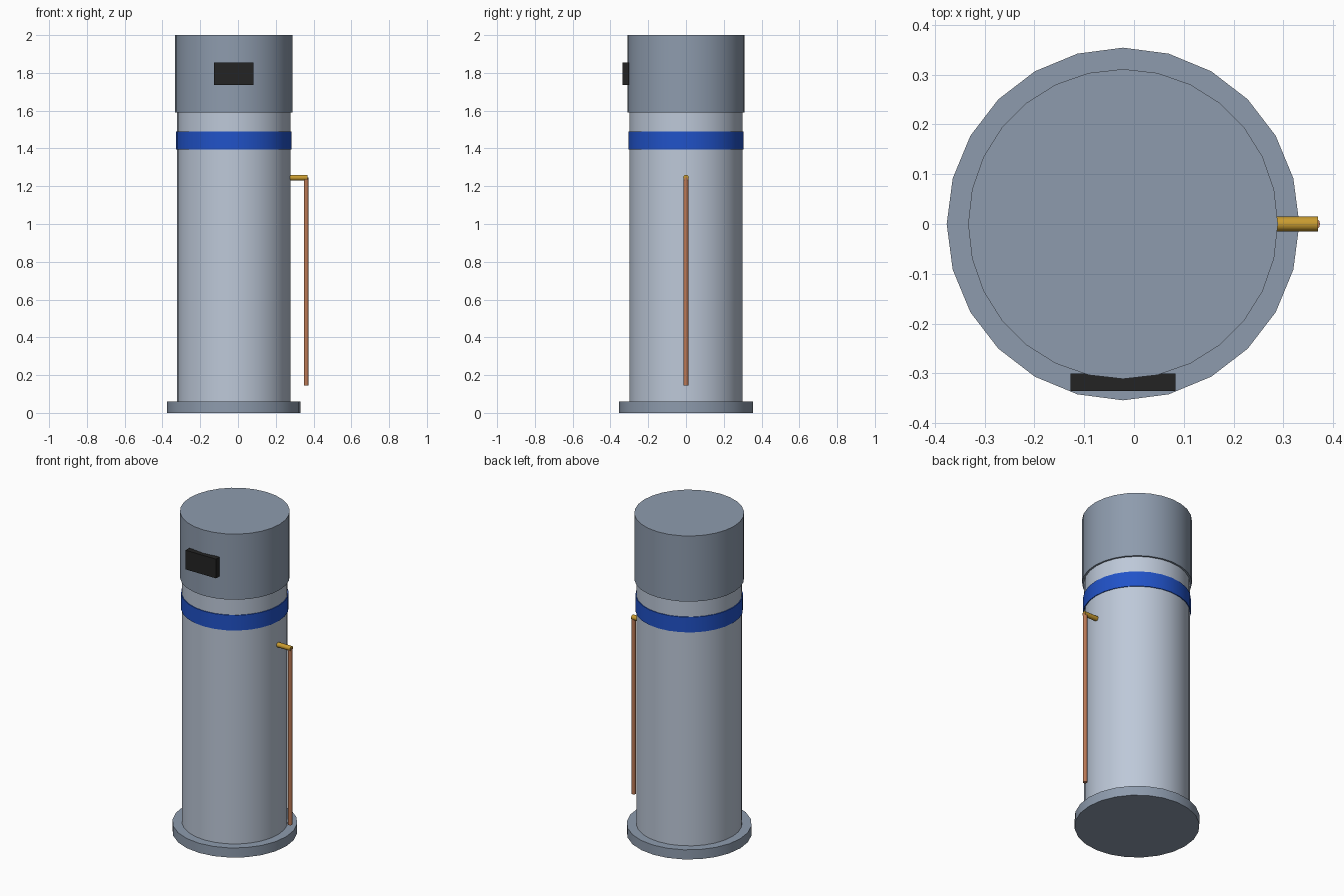
import bpy, math
from mathutils import Vector

if "Cube" in bpy.data.objects:
    bpy.data.objects.remove(bpy.data.objects["Cube"], do_unlink=True)


def material(name, rgb):
    m = bpy.data.materials.new(name)
    m.use_nodes = True
    m.diffuse_color = (*rgb, 1)
    m.node_tree.nodes["Principled BSDF"].inputs["Base Color"].default_value = (*rgb, 1)
    return m


pale_steel = material("pale steel", (0.51, 0.58, 0.69))
grey_steel = material("grey steel", (0.27, 0.33, 0.42))
blue = material("blue paint", (0.015, 0.085, 0.58))
black = material("black plastic", (0.017, 0.017, 0.017))
copper = material("copper", (0.50, 0.19, 0.09))
brass = material("brass", (0.58, 0.33, 0.03))

AXIS_X = -0.022


def cylinder(name, start, end, radius, sides, mat):
    """Closed cylinder running between two points."""
    a, b = Vector(start), Vector(end)
    bpy.ops.mesh.primitive_cylinder_add(vertices=sides, radius=radius,
                                        depth=(b - a).length, location=(a + b) / 2)
    ob = bpy.context.object
    ob.name = name
    ob.rotation_euler = (b - a).to_track_quat('Z', 'Y').to_euler()
    ob.data.materials.append(mat)
    bpy.ops.object.shade_smooth_by_angle(angle=math.radians(40))
    return ob


def drum(name, bottom, top, radius, sides, mat):
    """Upright cylinder on the tank axis."""
    return cylinder(name, (AXIS_X, 0, bottom), (AXIS_X, 0, top), radius, sides, mat)


# Tank
drum("base_plate", 0, 0.06, 0.354, 24, grey_steel)
drum("tank_body", 0.06, 1.6, 0.30, 28, pale_steel)
drum("painted_band", 1.395, 1.49, 0.305, 28, blue)
drum("top_housing", 1.59, 2.0, 0.311, 28, grey_steel)

# Control panel on the housing front
bpy.ops.mesh.primitive_cube_add(size=1, location=(AXIS_X, -0.318, 1.795))
panel = bpy.context.object
panel.name = "control_panel"
panel.scale = (0.21, 0.035, 0.12)
panel.data.materials.append(black)

# Relief valve and its drain pipe
cylinder("relief_valve", (0.258, 0, 1.245), (0.369, 0, 1.245), 0.015, 12, brass)
cylinder("drain_pipe", (0.361, 0, 0.145), (0.361, 0, 1.245), 0.0125, 12, copper)
